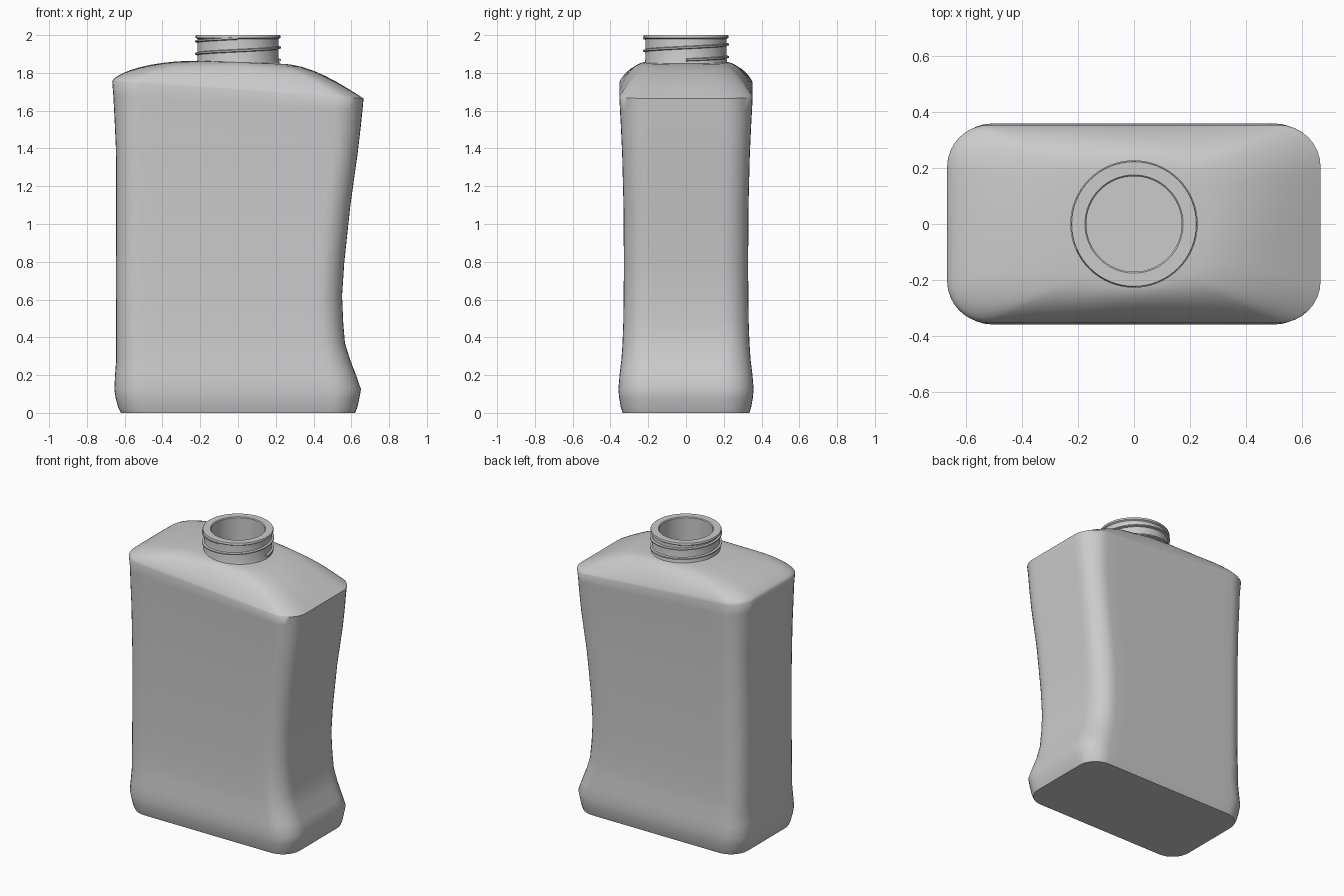
import bpy, bmesh
from math import sin, cos, pi, atan2

if "Cube" in bpy.data.objects:
    bpy.data.objects.remove(bpy.data.objects["Cube"])


def finish(name, bm, angle=60):
    bmesh.ops.recalc_face_normals(bm, faces=bm.faces)
    me = bpy.data.meshes.new(name)
    bm.to_mesh(me)
    bm.free()
    ob = bpy.data.objects.new(name, me)
    bpy.context.collection.objects.link(ob)
    bpy.ops.object.select_all(action='DESELECT')
    ob.select_set(True)
    bpy.context.view_layer.objects.active = ob
    bpy.ops.object.shade_smooth_by_angle(angle=angle * pi / 180)
    return ob


def bridge(bm, rings, closed=True):
    rings = [[bm.verts.new(p) for p in r] for r in rings]
    for a, b in zip(rings, rings[1:]):
        n = len(a)
        for i in range(n):
            j = (i + 1) % n
            bm.faces.new((a[i], a[j], b[j], b[i]))
    return rings


def rounded_rect(x0, x1, hy, r, corner=8, side=12):
    corners = [(x1 - r, hy - r), (x0 + r, hy - r), (x0 + r, r - hy), (x1 - r, r - hy)]
    pts = []
    for k, (cx, cy) in enumerate(corners):
        arc = [(cx + r * cos((k + i / corner) * pi / 2),
                cy + r * sin((k + i / corner) * pi / 2)) for i in range(corner + 1)]
        pts += arc
        nx, ny = corners[(k + 1) % 4]
        a = (k + 1) * pi / 2
        ex, ey = nx + r * cos(a), ny + r * sin(a)
        sx, sy = arc[-1]
        pts += [(sx + (ex - sx) * i / side, sy + (ey - sy) * i / side) for i in range(1, side)]
    return pts


# body sections: z, left x, right x, half depth, corner radius, tilt along x
sections = [
    (0.00, -.620, .620, .335, .13, 0), (0.03, -.635, .632, .345, .14, 0),
    (0.08, -.648, .643, .354, .15, 0), (0.125, -.655, .651, .358, .15, 0),
    (0.20, -.651, .625, .352, .15, 0), (0.28, -.645, .594, .342, .14, 0),
    (0.37, -.645, .566, .336, .13, 0), (0.48, -.645, .557, .332, .13, 0),
    (0.62, -.646, .551, .330, .13, 0), (0.80, -.646, .563, .329, .13, 0),
    (1.10, -.645, .595, .331, .13, 0), (1.38, -.646, .633, .338, .13, -.01),
    (1.54, -.654, .650, .345, .14, -.025), (1.64, -.660, .659, .350, .15, -.038),
    (1.71, -.666, .665, .353, .15, -.045)]
rings = []
for z, x0, x1, hy, r, tilt in sections:
    rings.append([(x, y, z + tilt * x / .66) for x, y in rounded_rect(x0, x1, hy, r)])

# shoulder: swells from the tilted rim to the neck circle
rim = rings[-1]
for t in (.015, .04, .08, .14, .22, .32, .44, .58, .72, .86, 1):
    ring = []
    for x, y, z in rim:
        a = atan2(y / .353, x / .665)
        cx, cy = .21 * cos(a), .21 * sin(a)
        p = .65 + .35 * (x + .66) / 1.32
        f = sin(pi / 2 * t ** p)
        top = 1.857 - .035 * cx
        ring.append((x + (cx - x) * t, y + (cy - y) * t, z + (top - z) * f))
    rings.append(ring)
bm = bmesh.new()
loft = bridge(bm, rings)
bm.faces.new(loft[0])
finish("bottle_body", bm)

# neck: lathed tube with top flange and open mouth
profile = [(.17, 1.84), (.17, 1.995), (.175, 2.0), (.222, 2.0), (.224, 1.997),
           (.224, 1.986), (.215, 1.98), (.215, 1.87), (.222, 1.845)]
N = 64
bm = bmesh.new()
bridge(bm, [[(r * cos(2 * pi * i / N), r * sin(2 * pi * i / N), z) for i in range(N)]
            for r, z in profile])
finish("bottle_neck", bm, 35)

# screw thread: small profile swept along a helix
bm = bmesh.new()
steps, turns = 112, 1.75
path = []
for i in range(steps + 1):
    a = 2 * pi * turns * i / steps
    z = 1.868 + .066 * turns * i / steps
    path.append([(r * cos(a), r * sin(a), z + dz)
                 for r, dz in ((.211, -.009), (.227, -.004), (.227, .004), (.211, .009))])
thread = bridge(bm, path)
bm.faces.new(thread[0])
bm.faces.new(thread[-1])
finish("neck_thread", bm, 35)
